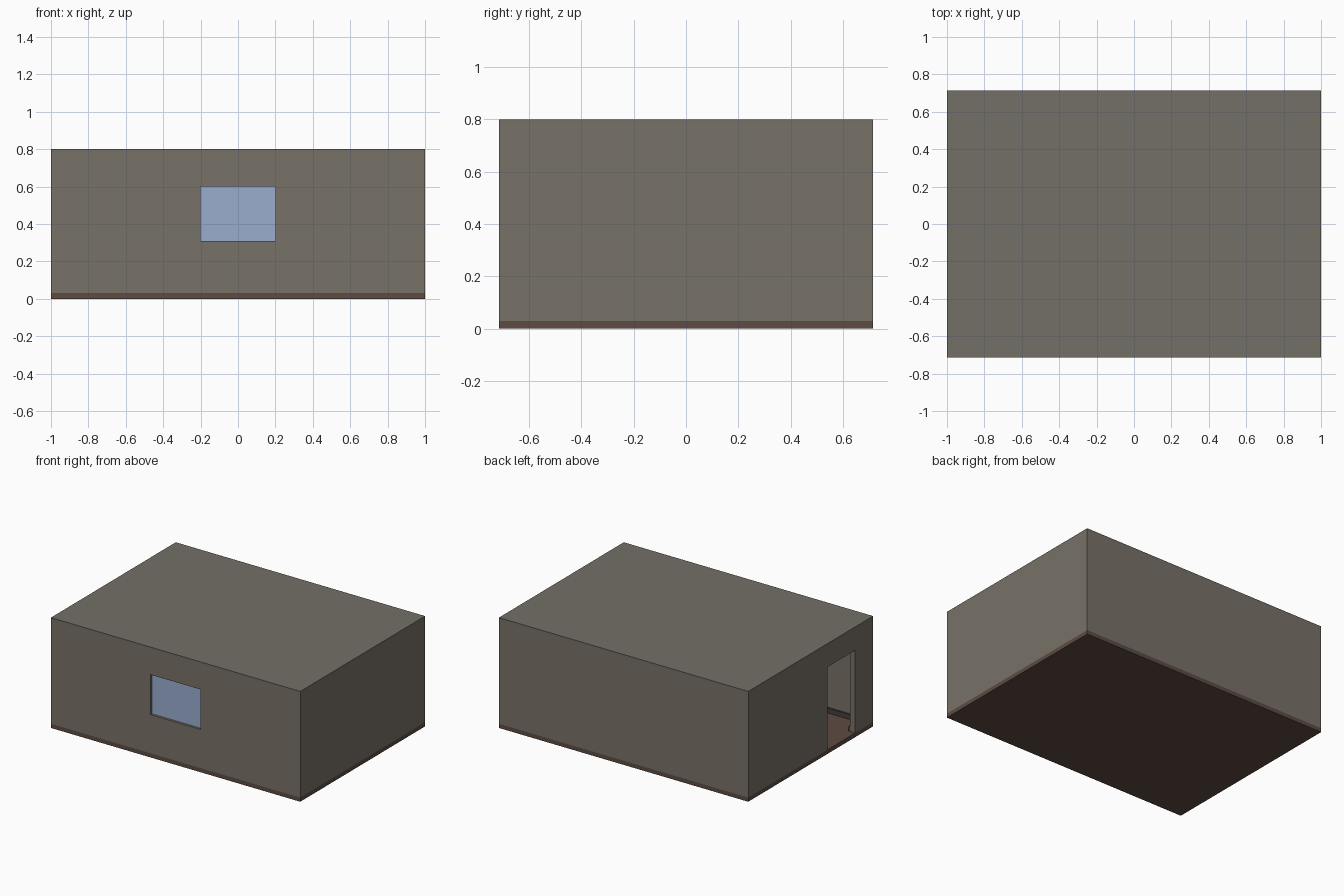
import bpy

if "Cube" in bpy.data.objects:
    bpy.data.objects.remove(bpy.data.objects["Cube"])

W, D, H = 2.0, 1.43, 0.8      # overall size
T = 0.04                      # wall thickness
FLOOR, ROOF = 0.03, 0.015     # slab thicknesses
SKIRT_T, SKIRT_H = 0.013, 0.035
DOOR_Y = (-0.51, -0.19)
DOOR_TOP = 0.63
WIN_X, WIN_Z = (-0.2, 0.2), (0.31, 0.6)


def material(name, color):
    m = bpy.data.materials.new(name)
    m.diffuse_color = (*color, 1)
    m.use_nodes = True
    m.node_tree.nodes["Principled BSDF"].inputs["Base Color"].default_value = m.diffuse_color
    return m


wall_mat = material("plaster", (0.19, 0.168, 0.137))
roof_mat = material("roofing", (0.17, 0.16, 0.135))
floor_mat = material("wood", (0.11, 0.07, 0.055))
trim_mat = material("trim", (0.06, 0.05, 0.042))
glass_mat = material("glass", (0.32, 0.42, 0.62))


def box(name, x, y, z, mat=None):
    bpy.ops.mesh.primitive_cube_add(size=1, location=[sum(r) / 2 for r in (x, y, z)])
    ob = bpy.context.object
    ob.name = name
    ob.scale = [r[1] - r[0] for r in (x, y, z)]
    bpy.ops.object.transform_apply(location=True, rotation=False, scale=True)
    if mat:
        ob.data.materials.append(mat)
    return ob


def cut(ob, cutter):
    cutter.hide_render = True
    cutter.hide_viewport = True
    cutter.display_type = 'WIRE'
    mod = ob.modifiers.new("cut", 'BOOLEAN')
    mod.operation = 'DIFFERENCE'
    mod.solver = 'EXACT'
    mod.object = cutter


def ring(name, inset, t, z, mat):
    """Rectangular shell with the given inset from the outline and thickness."""
    a, b = W / 2 - inset, D / 2 - inset
    ob = box(name, (-a, a), (-b, b), z, mat)
    cut(ob, box(name + "_cutter", (-a + t, a - t), (-b + t, b - t),
                (z[0] - 0.1, z[1] + 0.1)))
    return ob


# Floor and roof slabs
box("floor", (-W / 2, W / 2), (-D / 2, D / 2), (0, FLOOR), floor_mat)
box("roof", (-W / 2, W / 2), (-D / 2, D / 2), (H - ROOF, H), roof_mat)

# Walls and inner skirting board
walls = ring("walls", 0, T, (FLOOR, H - ROOF), wall_mat)
skirting = ring("skirting", T, SKIRT_T, (FLOOR, FLOOR + SKIRT_H), trim_mat)

# Doorway in the left wall
door = box("door_cutter", (-W / 2 - 0.1, -W / 2 + 0.1), DOOR_Y, (FLOOR - 0.01, DOOR_TOP))
cut(walls, door)
cut(skirting, door)

# Window opening and recessed pane in the front wall
cut(walls, box("window_cutter", WIN_X, (-D / 2 - 0.1, -D / 2 + 0.1), WIN_Z))
box("window_glass", WIN_X, (-D / 2 + 0.017, -D / 2 + 0.023), WIN_Z, glass_mat)
